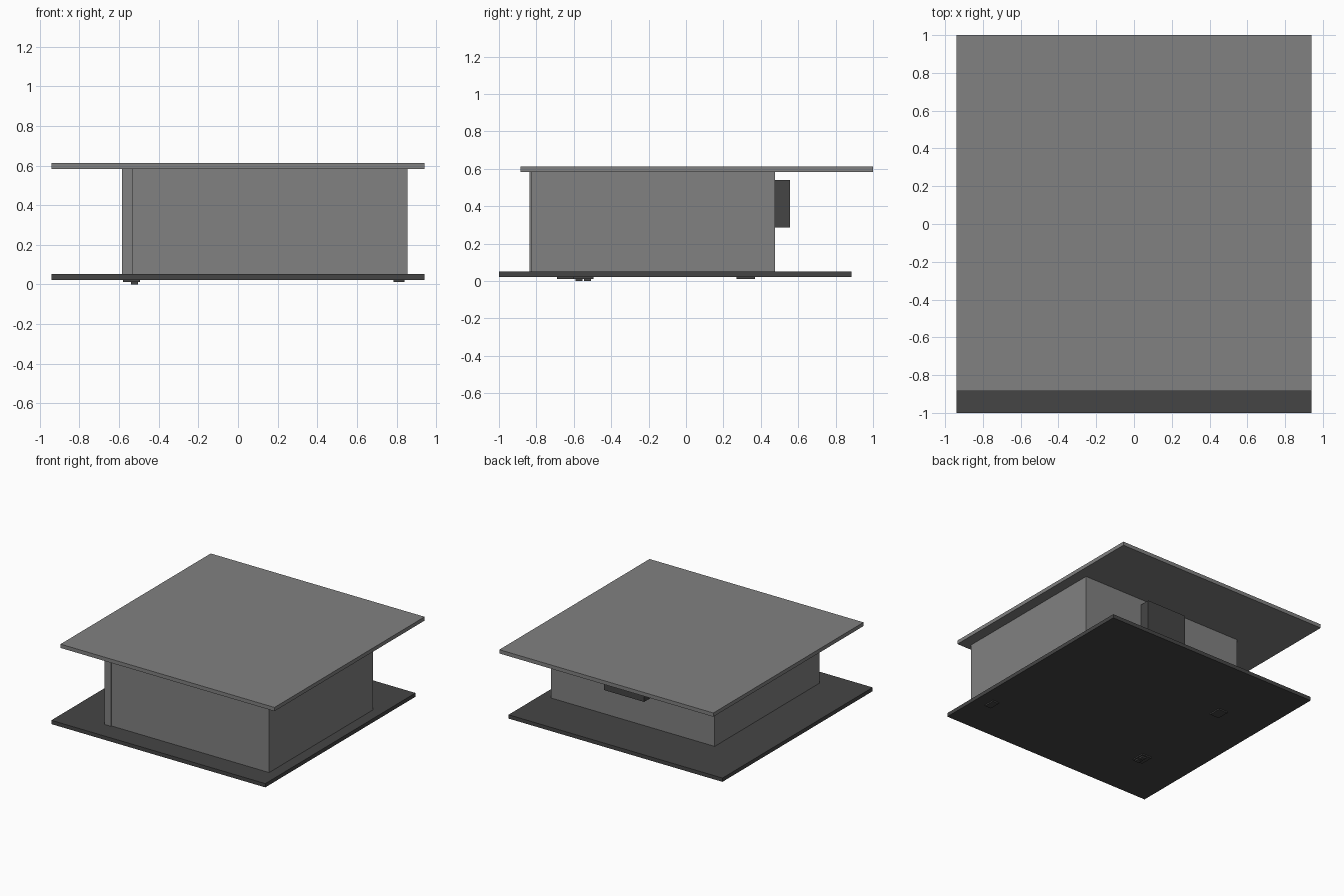
import bpy
import bmesh
from mathutils import Vector

cube = bpy.data.objects.get("Cube")
if cube:
    bpy.data.objects.remove(cube, do_unlink=True)


def make_material(name, value):
    mat = bpy.data.materials.new(name)
    mat.use_nodes = True
    colour = (value, value, value, 1)
    mat.diffuse_color = colour
    mat.node_tree.nodes["Principled BSDF"].inputs["Base Color"].default_value = colour
    return mat


grey = make_material("mid grey", 0.22)
dark = make_material("dark grey", 0.06)


def box(name, mat, x, y, z):
    """Flat-sided box given as (low, high) ranges on each axis."""
    bm = bmesh.new()
    bmesh.ops.create_cube(bm, size=1)
    low, high = (Vector(c) for c in zip(x, y, z))
    bmesh.ops.scale(bm, vec=high - low, verts=bm.verts)
    bmesh.ops.translate(bm, vec=(low + high) / 2, verts=bm.verts)
    mesh = bpy.data.meshes.new(name)
    bm.to_mesh(mesh)
    bm.free()
    mesh.materials.append(mat)
    obj = bpy.data.objects.new(name, mesh)
    bpy.context.collection.objects.link(obj)
    return obj


# Offset slabs above and below the body
box("base_slab", dark, (-0.94, 0.94), (-1, 0.885), (0.022, 0.052))
box("top_slab", grey, (-0.94, 0.94), (-0.885, 1), (0.583, 0.613))

# Central body with a slim trim strip on its front
box("body", grey, (-0.585, 0.855), (-0.83, 0.475), (0.052, 0.583))
box("front_trim", grey, (-0.585, -0.53), (-0.838, -0.83), (0.052, 0.583))

# Box mounted on the back wall
box("back_box", dark, (-0.02, 0.33), (0.475, 0.555), (0.285, 0.54))

# Thin pads under the base
box("foot_pad_back", dark, (-0.58, -0.5), (0.27, 0.37), (0.012, 0.022))
box("foot_pad_left", dark, (0.785, 0.84), (-0.69, -0.6), (0.012, 0.022))
box("foot_pad_right", dark, (-0.58, -0.495), (-0.6, -0.495), (0.012, 0.022))

# Pair of studs on the front right pad
for i, y in enumerate((-0.572, -0.527)):
    box(f"pad_stud_{i + 1}", dark, (-0.54, -0.505), (y - 0.018, y + 0.018), (0, 0.012))
